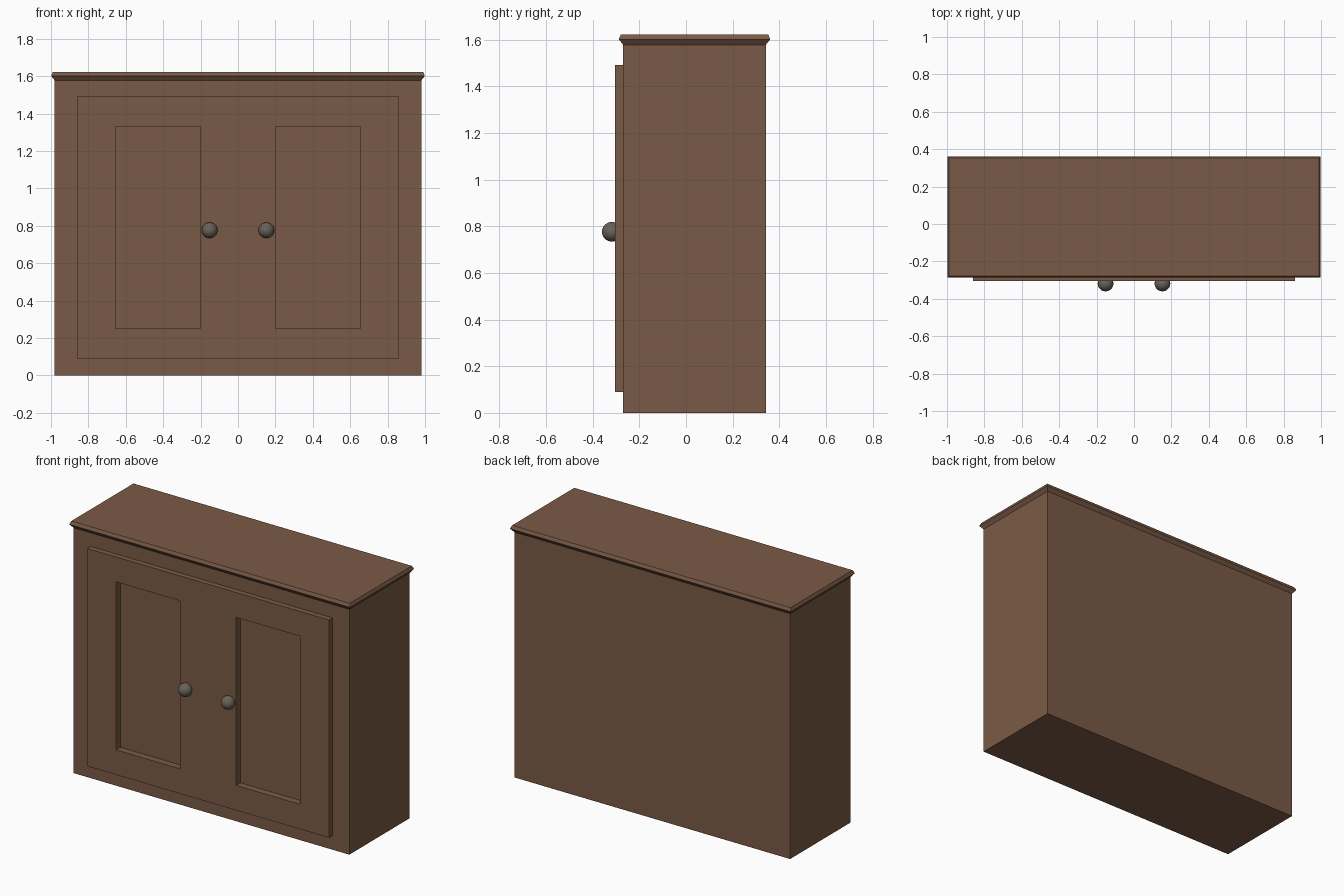
import bpy, bmesh
from math import radians

if "Cube" in bpy.data.objects:
    bpy.data.objects.remove(bpy.data.objects["Cube"])


def material(name, color):
    m = bpy.data.materials.new(name)
    m.diffuse_color = (*color, 1)
    m.use_nodes = True
    m.node_tree.nodes["Principled BSDF"].inputs["Base Color"].default_value = m.diffuse_color
    return m


wood = material("brown_wood", (0.195, 0.102, 0.061))
metal = material("dull_metal", (0.14, 0.125, 0.10))


def loft(name, rings, mat):
    """Stack of rectangles (x0, x1, y0, y1, z) joined into a closed solid."""
    bm = bmesh.new()
    loops = [[bm.verts.new((x, y, z)) for x, y in
              ((x0, y0), (x1, y0), (x1, y1), (x0, y1))]
             for x0, x1, y0, y1, z in rings]
    bm.faces.new(loops[0][::-1])
    bm.faces.new(loops[-1])
    for a, b in zip(loops, loops[1:]):
        for i in range(4):
            j = (i + 1) % 4
            bm.faces.new((a[i], a[j], b[j], b[i]))
    bmesh.ops.recalc_face_normals(bm, faces=bm.faces)
    me = bpy.data.meshes.new(name)
    bm.to_mesh(me)
    bm.free()
    me.materials.append(mat)
    ob = bpy.data.objects.new(name, me)
    bpy.context.collection.objects.link(ob)
    return ob


def box(name, x0, x1, y0, y1, z0, z1, mat):
    return loft(name, [(x0, x1, y0, y1, z0), (x0, x1, y0, y1, z1)], mat)


# Cabinet carcass and raised door slab
body = box("cabinet_body", -0.98, 0.98, -0.269, 0.342, 0, 1.58, wood)
doors = box("door_slab", -0.86, 0.86, -0.304, -0.269, 0.09, 1.49, wood)

# Crown moulding: flares out, then bevels back to the top
profile = [(0.0, 1.577), (0.018, 1.6), (0.018, 1.605), (0.010, 1.622)]
loft("crown_moulding",
     [(-0.98 - d, 0.98 + d, -0.269 - d, 0.342 + d, z) for d, z in profile], wood)

for side, label in ((-1, "left"), (1, "right")):
    # Recessed door panel
    xa, xb = sorted((side * 0.2, side * 0.655))
    cut = box(label + "_panel_cutter", xa, xb, -0.4, -0.26, 0.25, 1.33, wood)
    cut.hide_render = True
    cut.hide_viewport = True
    cut.display_type = 'WIRE'
    for ob in (body, doors):
        mod = ob.modifiers.new(label + "_panel", 'BOOLEAN')
        mod.operation = 'DIFFERENCE'
        mod.solver = 'EXACT'
        mod.object = cut

    # Round door knob
    bpy.ops.mesh.primitive_uv_sphere_add(
        segments=32, ring_count=16, radius=0.042,
        location=(side * 0.152, -0.318, 0.776), rotation=(radians(90), 0, 0))
    knob = bpy.context.object
    knob.name = label + "_knob"
    knob.data.materials.append(metal)
    bpy.ops.object.shade_smooth()
